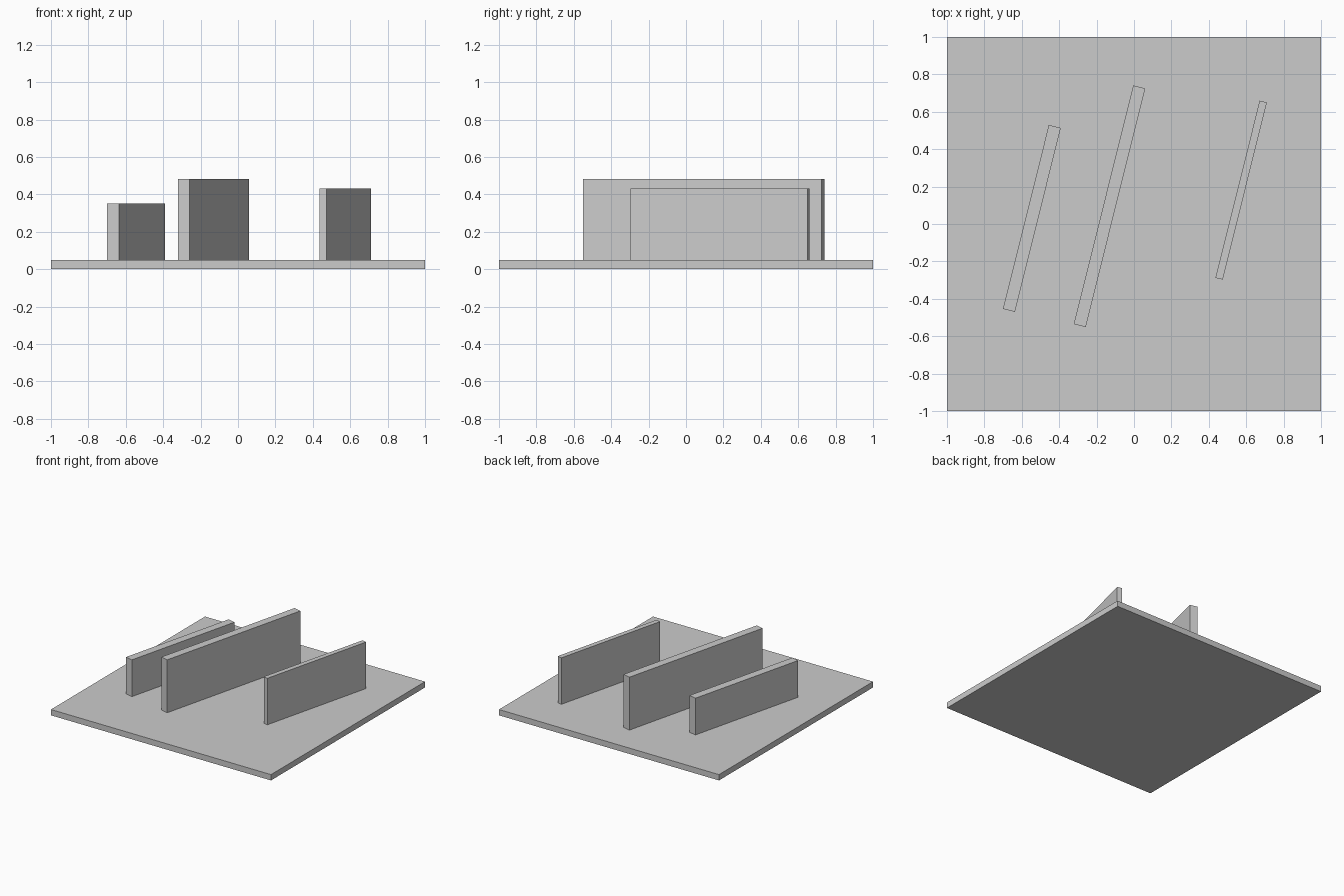
import bpy
from math import radians

cube = bpy.data.objects.get("Cube")
if cube:
    bpy.data.objects.remove(cube, do_unlink=True)

# Single plain grey for everything
grey = bpy.data.materials.new("plain grey")
grey.use_nodes = True
colour = (0.6, 0.6, 0.6, 1)
grey.diffuse_color = colour
grey.node_tree.nodes["Principled BSDF"].inputs["Base Color"].default_value = colour

BASE_TOP = 0.048
WALL_TURN = radians(-14)


def box(name, x, y, bottom, top, width, length, turn=0):
    bpy.ops.mesh.primitive_cube_add(size=1, location=(x, y, (bottom + top) / 2),
                                    rotation=(0, 0, turn))
    obj = bpy.context.object
    obj.name = name
    obj.scale = (width, length, top - bottom)
    bpy.ops.object.transform_apply(location=False, rotation=False, scale=True)
    obj.data.materials.append(grey)


# Square base plate
box("base_plate", 0, 0, 0, BASE_TOP, 2, 2)

# Three parallel upright walls
for name, x, y, top, width, length in (
    ("right_wall", -0.546, 0.03, 0.35, 0.066, 1.013),
    ("middle_wall", -0.131, 0.095, 0.483, 0.066, 1.315),
    ("left_wall", 0.573, 0.181, 0.43, 0.04, 0.976),
):
    box(name, x, y, BASE_TOP, top, width, length, WALL_TURN)
